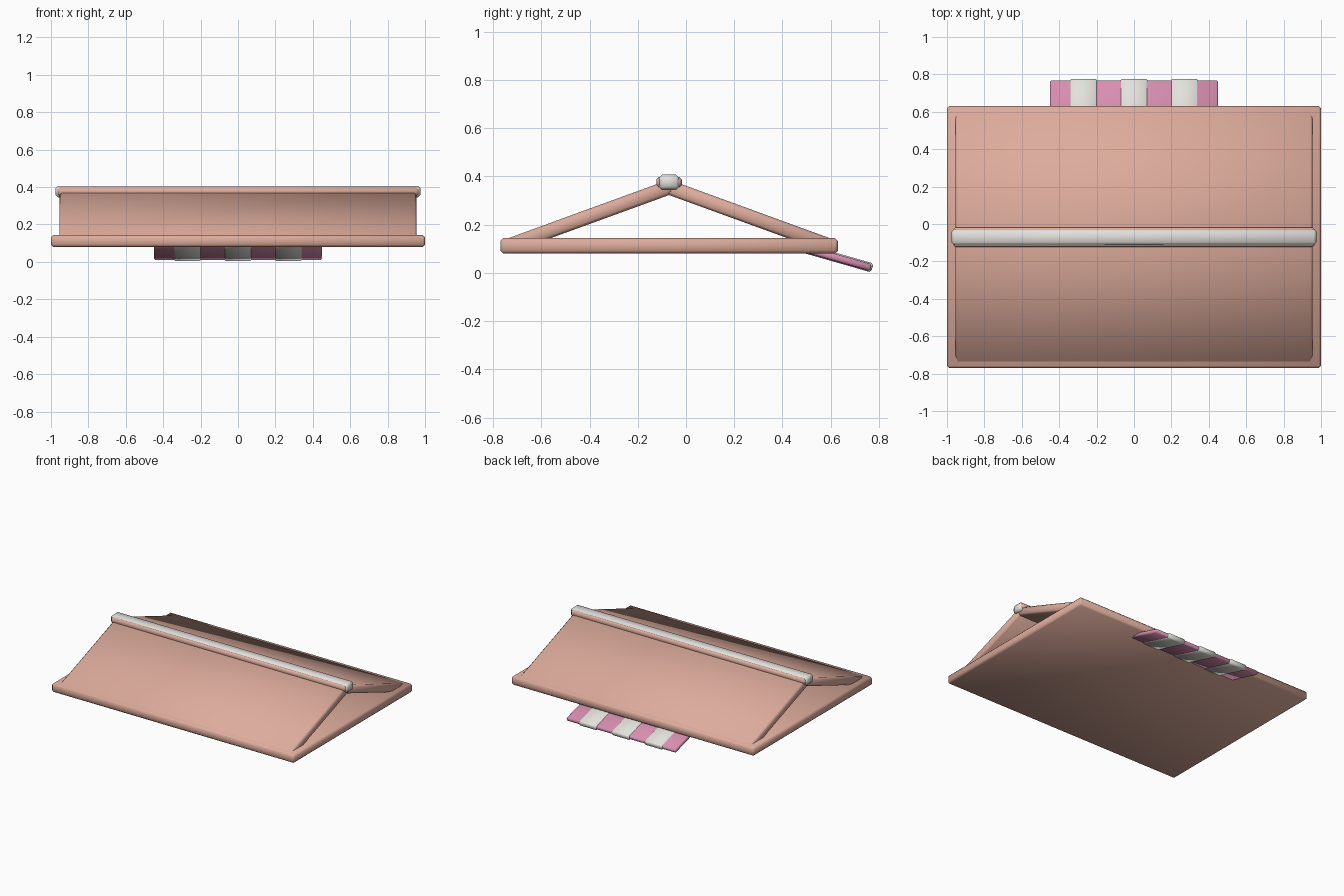
import bpy, bmesh
from math import radians

cube = bpy.data.objects.get("Cube")
if cube:
    bpy.data.objects.remove(cube, do_unlink=True)


def material(name, rgb):
    m = bpy.data.materials.new(name)
    m.use_nodes = True
    m.diffuse_color = (*rgb, 1)
    m.node_tree.nodes["Principled BSDF"].inputs["Base Color"].default_value = (*rgb, 1)
    return m


clay = material("warm clay", (0.72, 0.41, 0.33))
white = material("soft white", (0.76, 0.75, 0.71))
pink = material("rose pink", (0.68, 0.27, 0.43))


def box(name, size, centre, mat, tilt=0, bevel=0.012):
    """Soft-edged box, tilted about the x axis."""
    bm = bmesh.new()
    bmesh.ops.create_cube(bm, size=1)
    bmesh.ops.scale(bm, vec=size, verts=bm.verts)
    bmesh.ops.bevel(bm, geom=bm.edges[:], offset=bevel, segments=1, affect='EDGES')
    for f in bm.faces:
        f.smooth = True
    mesh = bpy.data.meshes.new(name)
    bm.to_mesh(mesh)
    bm.free()
    mesh.materials.append(mat)
    ob = bpy.data.objects.new(name, mesh)
    ob.location = centre
    ob.rotation_euler.x = radians(tilt)
    bpy.context.collection.objects.link(ob)
    return ob


RIDGE_Y = -0.07

# Flat slab under the roof
box("base_slab", (2, 1.4, 0.064), (0, RIDGE_Y, 0.112), clay)

# Two sloping panels, open at the gable ends
for name, side in (("front_roof_panel", -1), ("back_roof_panel", 1)):
    box(name, (1.91, 0.725, 0.06), (0, RIDGE_Y + side * 0.328, 0.235), clay, -side * 20)

# Ridge beam with a pale cap
box("ridge_beam", (1.93, 0.105, 0.042), (0, RIDGE_Y, 0.376), clay, bevel=0.01)
box("ridge_cap", (1.95, 0.084, 0.062), (0, RIDGE_Y, 0.376), white, bevel=0.013)

# Striped awning below the back edge
AWNING_TILT = -16
box("awning", (0.9, 0.28, 0.03), (0, 0.632, 0.06), pink, AWNING_TILT, 0.008)
for name, x in (("right", -0.27), ("middle", 0), ("left", 0.27)):
    box(f"{name}_awning_stripe", (0.146, 0.288, 0.038), (x, 0.634, 0.06), white, AWNING_TILT, 0.008)
